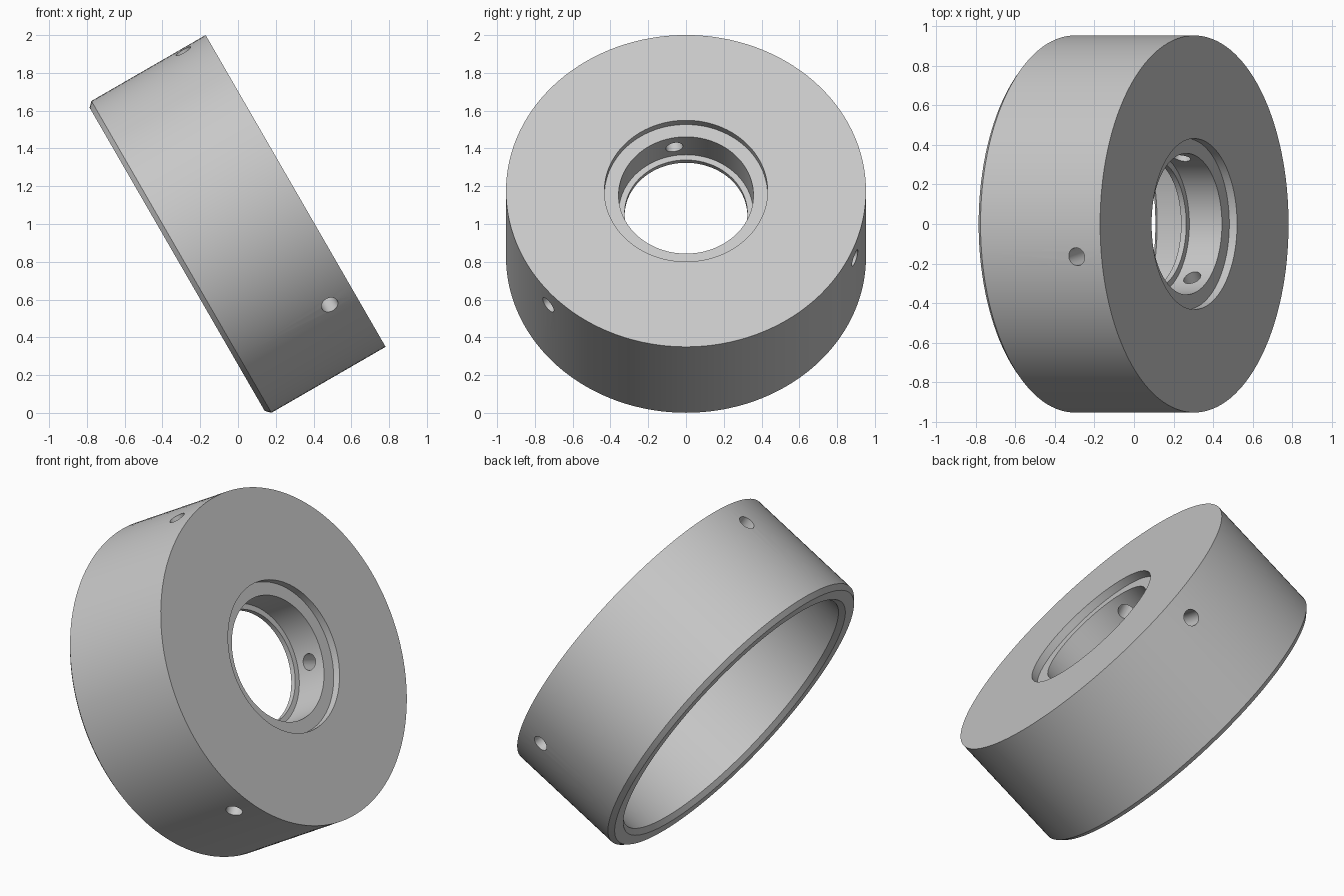
import bpy, bmesh
from math import cos, sin, pi, radians
from mathutils import Matrix, Vector

SEGMENTS = 128
TILT = radians(60)
FACE_CENTRE = Vector((0.305, 0, 1.175))
HOLE_DEPTH, HOLE_RADIUS = 0.145, 0.046

cube = bpy.data.objects.get("Cube")
if cube:
    bpy.data.objects.remove(cube, do_unlink=True)

grey = bpy.data.materials.new("plain grey")
grey.use_nodes = True
colour = (0.58, 0.58, 0.58, 1)
grey.diffuse_color = colour
grey.node_tree.nodes["Principled BSDF"].inputs["Base Color"].default_value = colour


def make_object(name, bm):
    bmesh.ops.recalc_face_normals(bm, faces=bm.faces)
    mesh = bpy.data.meshes.new(name)
    bm.to_mesh(mesh)
    bm.free()
    mesh.materials.append(grey)
    obj = bpy.data.objects.new(name, mesh)
    bpy.context.collection.objects.link(obj)
    return obj


# Closed cross-section of the collar: (radius, depth behind the front face)
profile = [
    (0.953, 0), (0.953, 0.698), (0.927, 0.724),   # outer wall and rim chamfer
    (0.86, 0.724), (0.833, 0.698), (0.833, 0.265),  # rear cavity
    (0.325, 0.265), (0.325, 0.235),               # inner lip
    (0.357, 0.235), (0.357, 0.045),               # bore
    (0.432, 0.045), (0.432, 0),                   # front recess
]
bm = bmesh.new()
rings = []
for i in range(SEGMENTS):
    a = 2 * pi * i / SEGMENTS
    rings.append([bm.verts.new((r * cos(a), r * sin(a), -d)) for r, d in profile])
for i, ring in enumerate(rings):
    after = rings[(i + 1) % SEGMENTS]
    for j in range(len(profile)):
        k = (j + 1) % len(profile)
        bm.faces.new((ring[j], ring[k], after[k], after[j]))
collar = make_object("collar", bm)

# Three radial screw holes from the outer wall into the bore
bm = bmesh.new()
for i in range(3):
    a = radians(-10 + 120 * i)
    direction = Vector((-cos(a), sin(a), 0))
    place = Matrix.Translation(direction * 0.65 + Vector((0, 0, -HOLE_DEPTH)))
    turn = direction.to_track_quat('Z', 'Y').to_matrix().to_4x4()
    bmesh.ops.create_cone(bm, cap_ends=True, segments=32, radius1=HOLE_RADIUS,
                          radius2=HOLE_RADIUS, depth=0.8, matrix=place @ turn)
cutter = make_object("screw_hole_cutter", bm)
cutter.hide_render = True

cut = collar.modifiers.new("screw holes", 'BOOLEAN')
cut.operation = 'DIFFERENCE'
cut.solver = 'EXACT'
cut.object = cutter
bpy.ops.object.select_all(action='DESELECT')
collar.select_set(True)
bpy.context.view_layer.objects.active = collar
bpy.ops.object.modifier_apply(modifier=cut.name)
bpy.data.objects.remove(cutter, do_unlink=True)
bpy.ops.object.shade_smooth_by_angle(angle=radians(30))

# Lean the collar over so it rests on its rear edge
collar.rotation_euler = (0, TILT, 0)
collar.location = FACE_CENTRE
